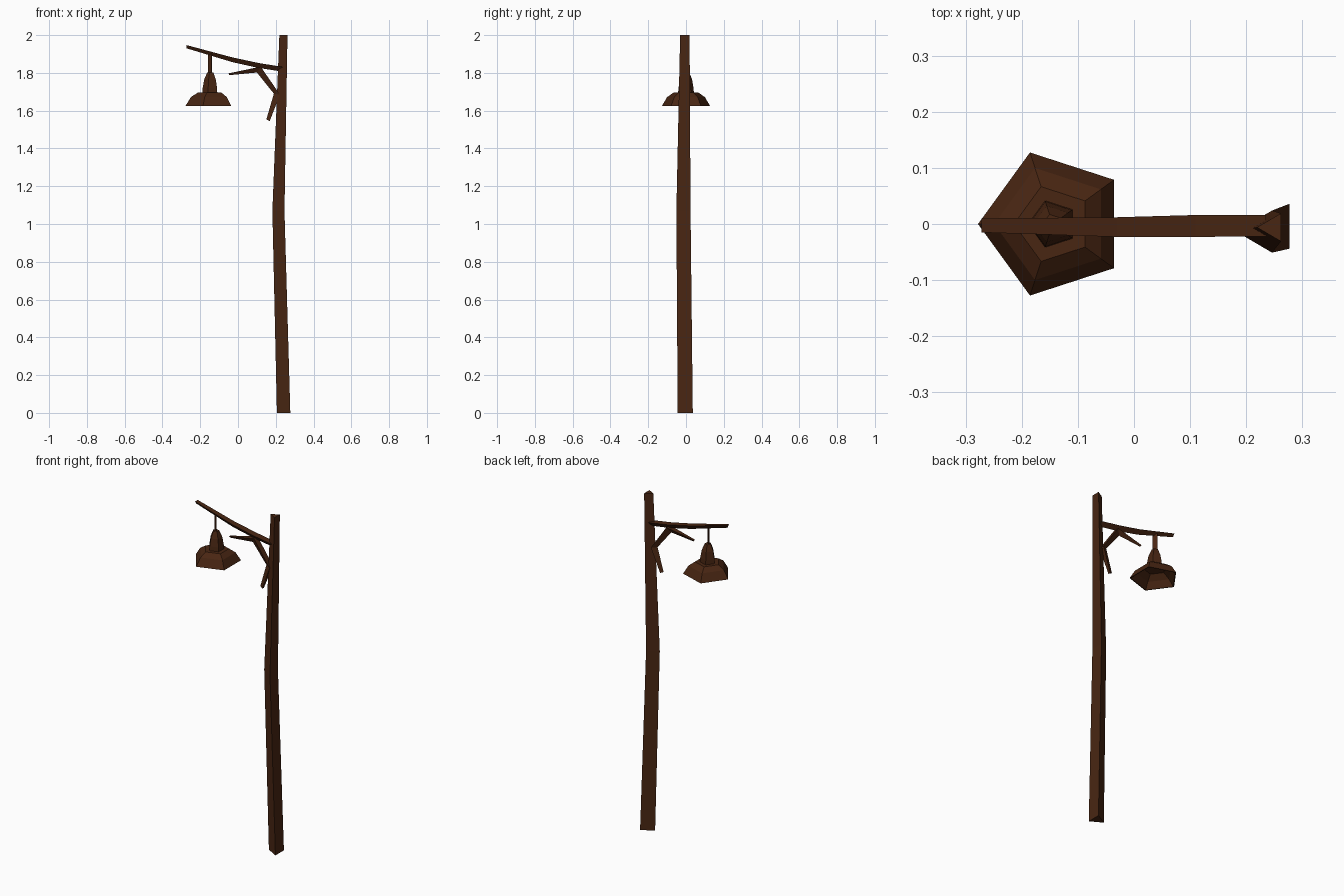
import bpy, bmesh, math

if "Cube" in bpy.data.objects:
    bpy.data.objects.remove(bpy.data.objects["Cube"])

wood = bpy.data.materials.new("dark_brown_wood")
wood.diffuse_color = (0.066, 0.0192, 0.0062, 1)
wood.use_nodes = True
wood.node_tree.nodes["Principled BSDF"].inputs["Base Color"].default_value = wood.diffuse_color


def loft(name, rings):
    """Join equal-sided rings of points into a closed, flat-shaded solid."""
    bm = bmesh.new()
    loops = [[bm.verts.new(p) for p in ring] for ring in rings]
    n = len(loops[0])
    for a, b in zip(loops, loops[1:]):
        for i in range(n):
            j = (i + 1) % n
            bm.faces.new((a[i], a[j], b[j], b[i]))
    bm.faces.new(loops[0])
    bm.faces.new(loops[-1])
    bmesh.ops.recalc_face_normals(bm, faces=bm.faces)
    me = bpy.data.meshes.new(name)
    bm.to_mesh(me)
    bm.free()
    me.materials.append(wood)
    ob = bpy.data.objects.new(name, me)
    bpy.context.collection.objects.link(ob)
    return ob


# Three-sided pole: z, left corner x, flat right side x, y range
pole = [(0, 0.206, 0.277, -0.044, 0.036),
        (1.07, 0.182, 0.246, -0.051, 0.024),
        (2.0, 0.219, 0.262, -0.031, 0.019)]
loft("pole", [[(l, (y0 + y1) / 2, z), (r, y0, z), (r, y1, z)]
              for z, l, r, y0, y1 in pole])

# Three-sided arm, flat on top: x, top z, bottom z, y range
arm = [(-0.272, 1.947, 1.93, -0.015, 0.01),
       (-0.03, 1.882, 1.857, -0.023, 0.012),
       (0.11, 1.852, 1.826, -0.023, 0.016),
       (0.235, 1.832, 1.807, -0.022, 0.016)]
loft("arm", [[(x, y0, t), (x, y1, t), (x, (y0 + y1) / 2, b)]
             for x, t, b, y0, y1 in arm])

# Bent brace with tapered tips: outer x z, inner x z, half width
brace = [(-0.052, 1.797, -0.045, 1.788, 0.006),
         (0.12, 1.833, 0.10, 1.802, 0.017),
         (0.222, 1.685, 0.19, 1.69, 0.017),
         (0.168, 1.545, 0.15, 1.553, 0.007)]
loft("brace", [[(ox, -0.004 - w, oz), (ox, -0.004 + w, oz), (ix, -0.004, iz)]
               for ox, oz, ix, iz, w in brace])

# Lantern strap: thin plate turned 45 degrees
cx = -0.148
strap = []
for z in (1.79, 1.905):
    ring = []
    for u, v in ((-1, -1), (1, -1), (1, 1), (-1, 1)):
        a, b = u * 0.013, v * 0.003
        ring.append((cx + (a + b) * 0.707, -0.002 + (b - a) * 0.707, z))
    strap.append(ring)
loft("lantern_strap", strap)


def pentagon(r, z, c=-0.144):
    return [(c + r * math.cos(math.pi + i * math.tau / 5),
             r * math.sin(math.pi + i * math.tau / 5), z) for i in range(5)]


# Hollow five-sided shade, from inner ceiling over the rim to the top
shade = [(0.062, 1.687), (0.10, 1.66), (0.128, 1.625), (0.134, 1.625),
         (0.105, 1.672), (0.07, 1.695)]
loft("lamp_shade", [pentagon(r, z) for r, z in shade])

# Domed cap on the shade
cap = [(0.044, 1.69), (0.042, 1.72), (0.034, 1.765), (0.018, 1.803)]
loft("lamp_cap", [pentagon(r, z, cx + 0.003) for r, z in cap])
